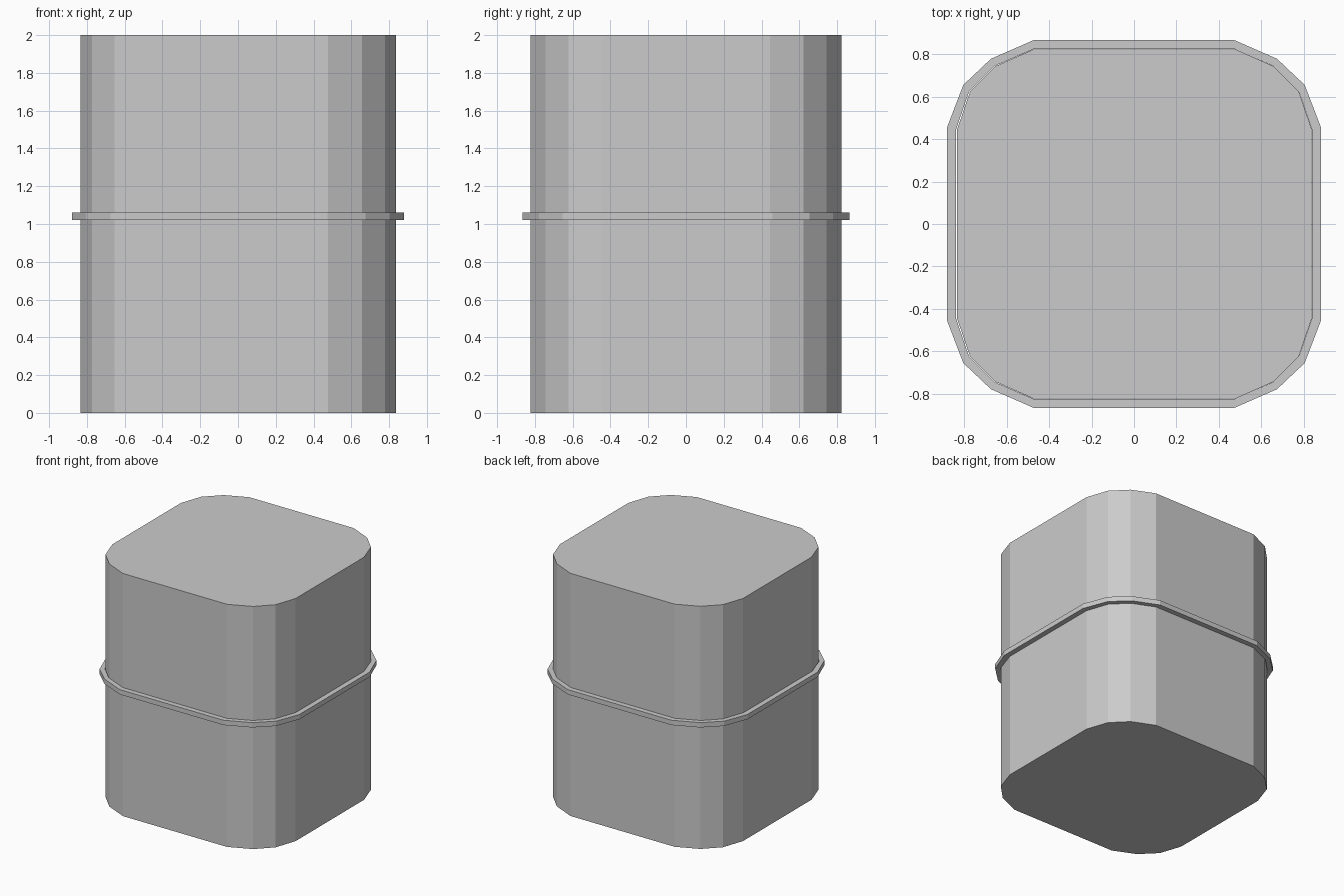
import bpy
import bmesh

if "Cube" in bpy.data.objects:
    bpy.data.objects.remove(bpy.data.objects["Cube"])


def outline(corner, dx=0.0):
    """Mirror one corner's points into a full counter-clockwise outline."""
    right = [(x, -y) for x, y in reversed(corner)][::-1]
    right = [(x, -y) for x, y in corner] + [(x, y) for x, y in reversed(corner)]
    left = [(-x, -y) for x, y in right]
    return [(x + dx, y) for x, y in right + left]


def make_object(name, bm):
    bmesh.ops.recalc_face_normals(bm, faces=bm.faces)
    mesh = bpy.data.meshes.new(name)
    bm.to_mesh(mesh)
    bm.free()
    obj = bpy.data.objects.new(name, mesh)
    bpy.context.collection.objects.link(obj)
    return obj


def loop(bm, points, z):
    return [bm.verts.new((x, y, z)) for x, y in points]


def bridge(bm, a, b):
    for i in range(len(a)):
        j = (i + 1) % len(a)
        bm.faces.new((a[i], a[j], b[j], b[i]))


# Corner profiles, from the front/back side round to the left/right side
body_corner = [(0.475, 0.823), (0.655, 0.743), (0.775, 0.622), (0.835, 0.446)]
band_inner = [(0.473, 0.824), (0.657, 0.744), (0.777, 0.624), (0.838, 0.446)]
band_outer = [(0.473, 0.866), (0.674, 0.778), (0.804, 0.655), (0.880, 0.457)]

# Rounded-square body
bm = bmesh.new()
bottom = loop(bm, outline(body_corner, 0.002), 0.0)
top = loop(bm, outline(body_corner, 0.002), 2.0)
bridge(bm, bottom, top)
bm.faces.new(bottom)
bm.faces.new(top)
make_object("body", bm)

# Thin raised band around the middle
bm = bmesh.new()
loops = [loop(bm, outline(c), z) for c, z in (
    (band_outer, 1.02), (band_outer, 1.06), (band_inner, 1.06), (band_inner, 1.02))]
for i in range(4):
    bridge(bm, loops[i], loops[(i + 1) % 4])
make_object("band", bm)
